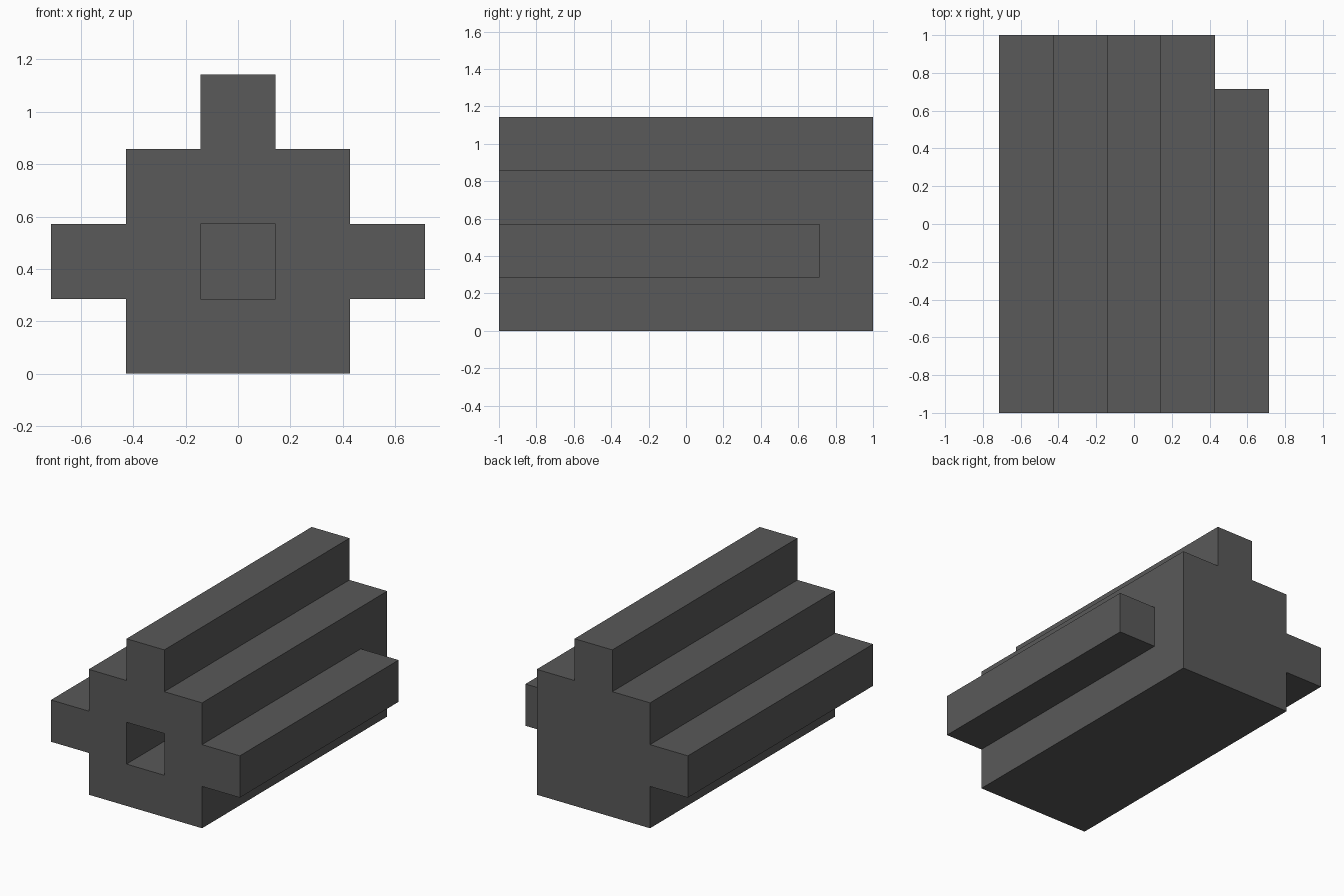
import bpy
import bmesh
from mathutils import Vector

cube = bpy.data.objects.get("Cube")
if cube:
    bpy.data.objects.remove(cube, do_unlink=True)

U = 2 / 7  # grid module: the block is 7 modules long

grey = bpy.data.materials.new("dark grey")
grey.use_nodes = True
grey.diffuse_color = (0.1, 0.1, 0.1, 1)
grey.node_tree.nodes["Principled BSDF"].inputs["Base Color"].default_value = (0.1, 0.1, 0.1, 1)


def extrude_profile(bm, profile, stations):
    """Sweep an x-z profile along y through the stations (all in modules)."""
    rings = [[bm.verts.new((x * U, y * U, z * U)) for x, z in profile] for y in stations]
    n = len(profile)
    for a, b in zip(rings, rings[1:]):
        for i in range(n):
            j = (i + 1) % n
            bm.faces.new((a[i], a[j], b[j], b[i]))
    bm.faces.new(rings[0])
    bm.faces.new(rings[-1])
    bmesh.ops.recalc_face_normals(bm, faces=bm.faces)


def make_object(name, bm):
    mesh = bpy.data.meshes.new(name)
    bm.to_mesh(mesh)
    bm.free()
    mesh.materials.append(grey)
    obj = bpy.data.objects.new(name, mesh)
    bpy.context.collection.objects.link(obj)
    return obj


# Body with top ridge and full-length rail on the -x side
profile = [(-1.5, 0), (1.5, 0), (1.5, 1), (1.5, 2), (1.5, 3), (0.5, 3), (0.5, 4),
           (-0.5, 4), (-0.5, 3), (-1.5, 3), (-1.5, 2), (-2.5, 2), (-2.5, 1), (-1.5, 1)]
bm = bmesh.new()
extrude_profile(bm, profile, (-3.5, 2.5, 3.5))

# Shorter rail on the +x side, drawn out of the body wall
bm.faces.ensure_lookup_table()
target = Vector((1.5, -0.5, 1.5)) * U
patch = min(bm.faces, key=lambda f: (f.calc_center_median() - target).length)
rail = bmesh.ops.extrude_discrete_faces(bm, faces=[patch])["faces"][0]
bmesh.ops.translate(bm, verts=rail.verts, vec=(U, 0, 0))

# Merge coplanar faces
bmesh.ops.recalc_face_normals(bm, faces=bm.faces)
bmesh.ops.dissolve_limit(bm, angle_limit=0.01, verts=bm.verts, edges=bm.edges)
block = make_object("ridged_block", bm)

# Blind square bore in the front end
bm = bmesh.new()
extrude_profile(bm, [(-0.5, 1), (0.5, 1), (0.5, 2), (-0.5, 2)], (-4, 2.5))
cutter = make_object("bore_cutter", bm)
cutter.hide_render = True
cutter.hide_viewport = True
cutter.display_type = 'WIRE'

bore = block.modifiers.new("front_bore", 'BOOLEAN')
bore.operation = 'DIFFERENCE'
bore.solver = 'EXACT'
bore.object = cutter
